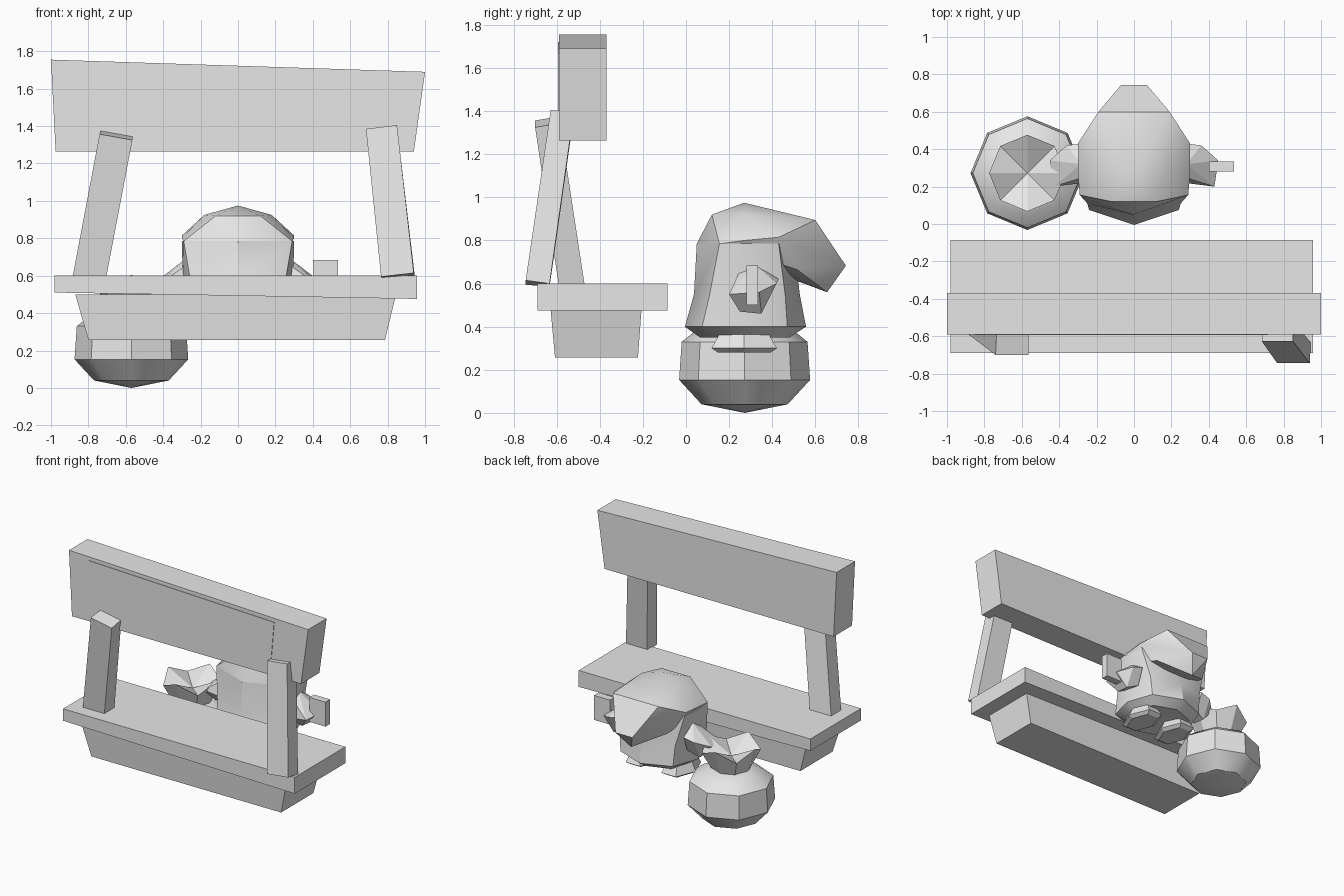
import bpy, bmesh, math

if "Cube" in bpy.data.objects:
    bpy.data.objects.remove(bpy.data.objects["Cube"], do_unlink=True)

grey = bpy.data.materials.new("plain_grey")
grey.use_nodes = True
grey.diffuse_color = (0.8, 0.8, 0.8, 1)
grey.node_tree.nodes["Principled BSDF"].inputs["Base Color"].default_value = (0.8, 0.8, 0.8, 1)


def finish(name, bm, smooth=None):
    bmesh.ops.recalc_face_normals(bm, faces=bm.faces)
    mesh = bpy.data.meshes.new(name)
    bm.to_mesh(mesh)
    bm.free()
    mesh.materials.append(grey)
    obj = bpy.data.objects.new(name, mesh)
    bpy.context.collection.objects.link(obj)
    if smooth:
        bpy.ops.object.select_all(action='DESELECT')
        obj.select_set(True)
        bpy.context.view_layer.objects.active = obj
        bpy.ops.object.shade_smooth_by_angle(angle=math.radians(smooth))
    return obj


def loft(name, rings, low=None, high=None, smooth=None):
    """Skin rings of points; close each end with a face or a centre point."""
    bm = bmesh.new()
    loops = [[bm.verts.new(p) for p in ring] for ring in rings]
    n = len(loops[0])
    for a, b in zip(loops, loops[1:]):
        for i in range(n):
            j = (i + 1) % n
            bm.faces.new((a[i], a[j], b[j], b[i]))
    for loop, tip in ((loops[0], low), (loops[-1], high)):
        if tip:
            v = bm.verts.new(tip)
            for i in range(n):
                bm.faces.new((loop[i], loop[(i + 1) % n], v))
        else:
            bm.faces.new(loop)
    return finish(name, bm, smooth)


def hull(name, points, smooth=None):
    bm = bmesh.new()
    for p in points:
        bm.verts.new(p)
    res = bmesh.ops.convex_hull(bm, input=bm.verts)
    spare = {v for v in res["geom_interior"] + res["geom_unused"]
             if isinstance(v, bmesh.types.BMVert)}
    bmesh.ops.delete(bm, geom=list(spare), context='VERTS')
    bmesh.ops.dissolve_limit(bm, angle_limit=0.02, verts=bm.verts, edges=bm.edges)
    return finish(name, bm, smooth)


def slab(name, outline, y0, y1):
    """Extrude a front outline of (x, z) points from y0 to y1."""
    return loft(name, [[(x, y, z) for x, z in outline] for y in (y0, y1)])


def rect(x0, x1, y0, y1, z):
    return [(x0, y0, z), (x1, y0, z), (x1, y1, z), (x0, y1, z)]


# Sign board with its thin front panel
slab("sign_board", [(-1, 1.755), (1, 1.69), (0.94, 1.263), (-0.975, 1.263)], -0.59, -0.37)
slab("sign_panel", [(-0.835, 1.722), (0.717, 1.67), (0.685, 1.294), (-0.85, 1.345)], -0.594, -0.58)

# Counter top and tapered base
slab("counter_top", [(-0.98, 0.6), (0.957, 0.6), (0.957, 0.476), (-0.98, 0.51)], -0.69, -0.085)
loft("counter_base", [rect(-0.80, 0.786, -0.608, -0.223, 0.257),
                      rect(-0.87, 0.845, -0.63, -0.205, 0.5)])

# Leaning posts
loft("right_post", [rect(-0.885, -0.705, -0.59, -0.47, 0.59),
                    [(-0.74, -0.70, 1.357), (-0.565, -0.70, 1.325),
                     (-0.565, -0.585, 1.345), (-0.735, -0.59, 1.375)]])
loft("left_post", [[(0.765, -0.744, 0.595), (0.94, -0.744, 0.615),
                    (0.945, -0.633, 0.6), (0.77, -0.633, 0.585)],
                   [(0.684, -0.628, 1.385), (0.85, -0.628, 1.405),
                    (0.85, -0.52, 1.4), (0.684, -0.52, 1.38)]])

# Tied sack with a zigzag crown
SX, SY = -0.57, 0.272


def sack_ring(r, z, wave=0.0):
    return [(SX + r * math.cos(k * math.pi / 4), SY + r * math.sin(k * math.pi / 4),
             z + (wave if k % 2 == 0 else -wave)) for k in range(8)]


loft("sack", [sack_ring(0.2, 0.04), sack_ring(0.304, 0.153), sack_ring(0.292, 0.33),
              sack_ring(0.235, 0.375), sack_ring(0.14, 0.42)],
     low=(SX, SY, 0), smooth=35)
loft("sack_crown", [sack_ring(0.13, 0.4), sack_ring(0.205, 0.57, 0.035)],
     high=(SX, SY, 0.5))


# Robed body: each ring is front, diagonals, side and back
def body_ring(z, front, fx, fy, side, bx, by, back):
    return [(0, front, z), (fx, fy, z), (side, 0.27, z), (bx, by, z), (0, back, z),
            (-bx, by, z), (-side, 0.27, z), (-fx, fy, z)]


loft("body", [body_ring(0.35, 0.065, 0.17, 0.12, 0.22, 0.17, 0.42, 0.48),
              body_ring(0.40, -0.005, 0.24, 0.075, 0.29, 0.22, 0.47, 0.557),
              body_ring(0.55, 0.037, 0.25, 0.11, 0.295, 0.23, 0.46, 0.528),
              body_ring(0.785, 0.05, 0.29, 0.155, 0.3, 0.29, 0.43, 0.50)],
     low=(0, 0.27, 0.37), smooth=35)


def both(points):
    return [(s * x, y, z) for x, y, z in points for s in (1, -1)]


# Domed head with a hooked beak pointing back
hull("head", both([(0.29, 0.155, 0.785), (0.3, 0.27, 0.8), (0.3, 0.43, 0.815),
                   (0.12, 0.12, 0.92), (0.18, 0.27, 0.925), (0.19, 0.6, 0.895),
                   (0.07, 0.742, 0.683), (0.21, 0.516, 0.665)])
     + [(0, 0.05, 0.785), (0, 0.27, 0.975), (0, 0.655, 0.56)], smooth=35)

# Hands and feet, one per side
for s, label in ((1, "left"), (-1, "right")):
    hull(label + "_hand", [(s * x, y, z) for x, y, z in (
        (0.27, 0.25, 0.66), (0.28, 0.32, 0.69), (0.28, 0.43, 0.62), (0.27, 0.22, 0.52),
        (0.36, 0.42, 0.60), (0.45, 0.34, 0.56), (0.43, 0.2, 0.55),
        (0.36, 0.25, 0.47), (0.36, 0.35, 0.46), (0.27, 0.37, 0.50))])
    cx = s * 0.15
    hull(label + "_foot", [(cx + r * math.cos(k * math.pi / 3), 0.27 + l * math.sin(k * math.pi / 3), z)
                           for k in range(6)
                           for r, l, z in ((0.08, 0.12, 0.385), (0.12, 0.175, 0.3), (0.09, 0.14, 0.28))])

# Small block held in the left hand
loft("held_block", [rect(0.4, 0.535, 0.28, 0.335, z) for z in (0.50, 0.685)])
